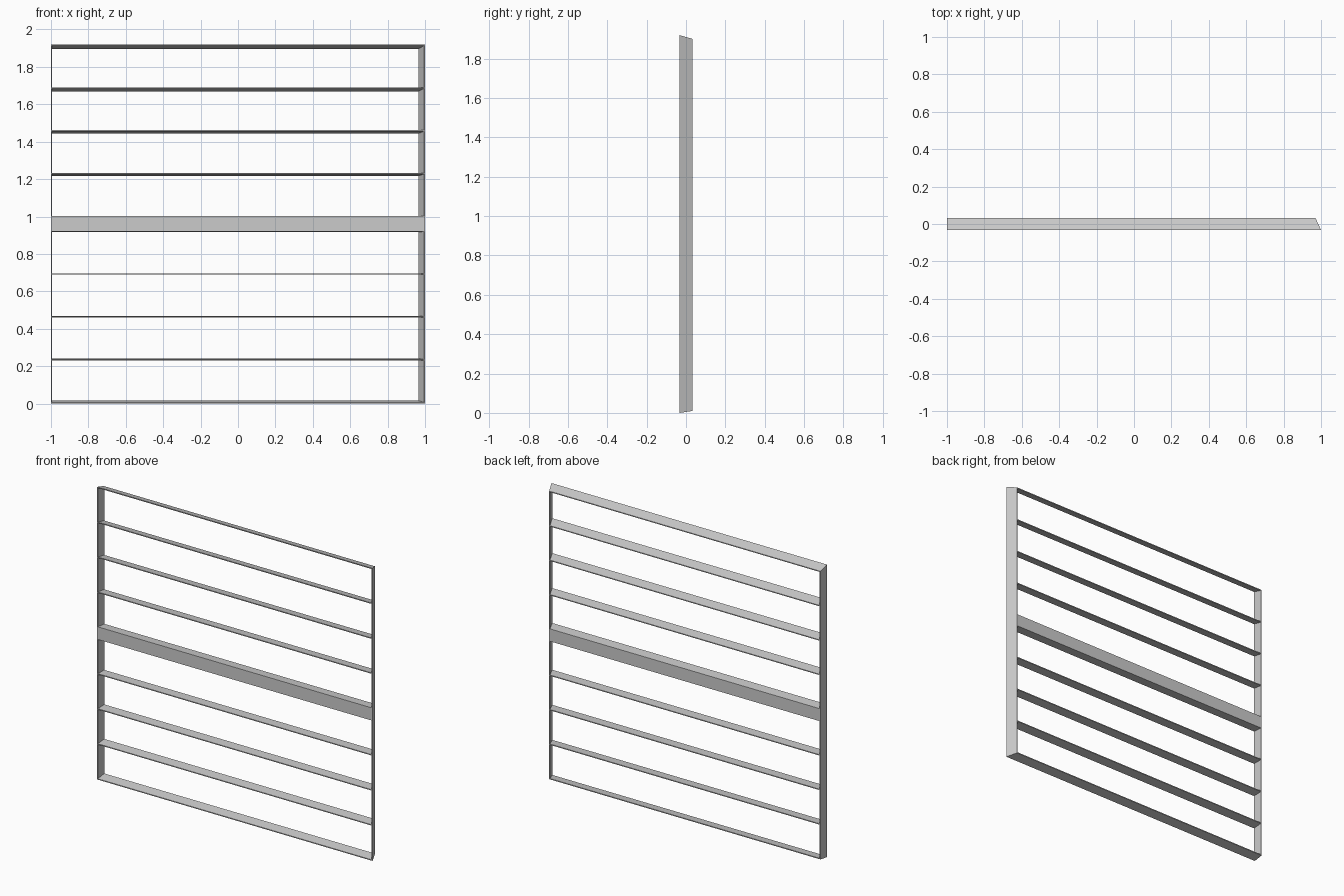
import bpy
import bmesh

cube = bpy.data.objects.get("Cube")
if cube:
    bpy.data.objects.remove(cube, do_unlink=True)

GREY = (0.6, 0.6, 0.6, 1.0)
grey = bpy.data.materials.new("light_grey")
grey.use_nodes = True
grey.diffuse_color = GREY
grey.node_tree.nodes["Principled BSDF"].inputs["Base Color"].default_value = GREY

HALF_DEPTH = 0.033
THICK = 0.006          # board thickness
HEIGHT = 1.92
FOCUS_X, FOCUS_Z = -1.0, 0.65   # point the boards converge to
SHRINK = 0.985         # size of the back outline against the front


def board(name, x0, x1, z0, z1):
    """Block whose back outline shrinks toward the focus point."""
    bm = bmesh.new()
    outline = [(x0, z0), (x1, z0), (x1, z1), (x0, z1)]
    front = [bm.verts.new((x, -HALF_DEPTH, z)) for x, z in outline]
    back = [bm.verts.new((FOCUS_X + (x - FOCUS_X) * SHRINK, HALF_DEPTH,
                          FOCUS_Z + (z - FOCUS_Z) * SHRINK)) for x, z in outline]
    bm.faces.new(front)
    bm.faces.new(back[::-1])
    for i in range(4):
        j = (i + 1) % 4
        bm.faces.new((front[j], front[i], back[i], back[j]))
    bmesh.ops.recalc_face_normals(bm, faces=bm.faces)
    mesh = bpy.data.meshes.new(name)
    bm.to_mesh(mesh)
    bm.free()
    mesh.materials.append(grey)
    obj = bpy.data.objects.new(name, mesh)
    bpy.context.collection.objects.link(obj)


# Side posts
board("right_post", -1, -1 + THICK, 0, HEIGHT)
board("left_post", 1 - THICK, 1, 0, HEIGHT)

# Solid middle beam
inner = 1 - THICK
BEAM_LOW, BEAM_HIGH = 0.92, 1.003
board("middle_beam", -inner, inner, BEAM_LOW, BEAM_HIGH)

# Four thin slats below and four above the beam
for i in range(4):
    low = i * BEAM_LOW / 4
    board(f"lower_slat_{i + 1}", -inner, inner, low, low + THICK)
    high = HEIGHT - i * (HEIGHT - BEAM_HIGH) / 4
    board(f"upper_slat_{i + 1}", -inner, inner, high - THICK, high)
